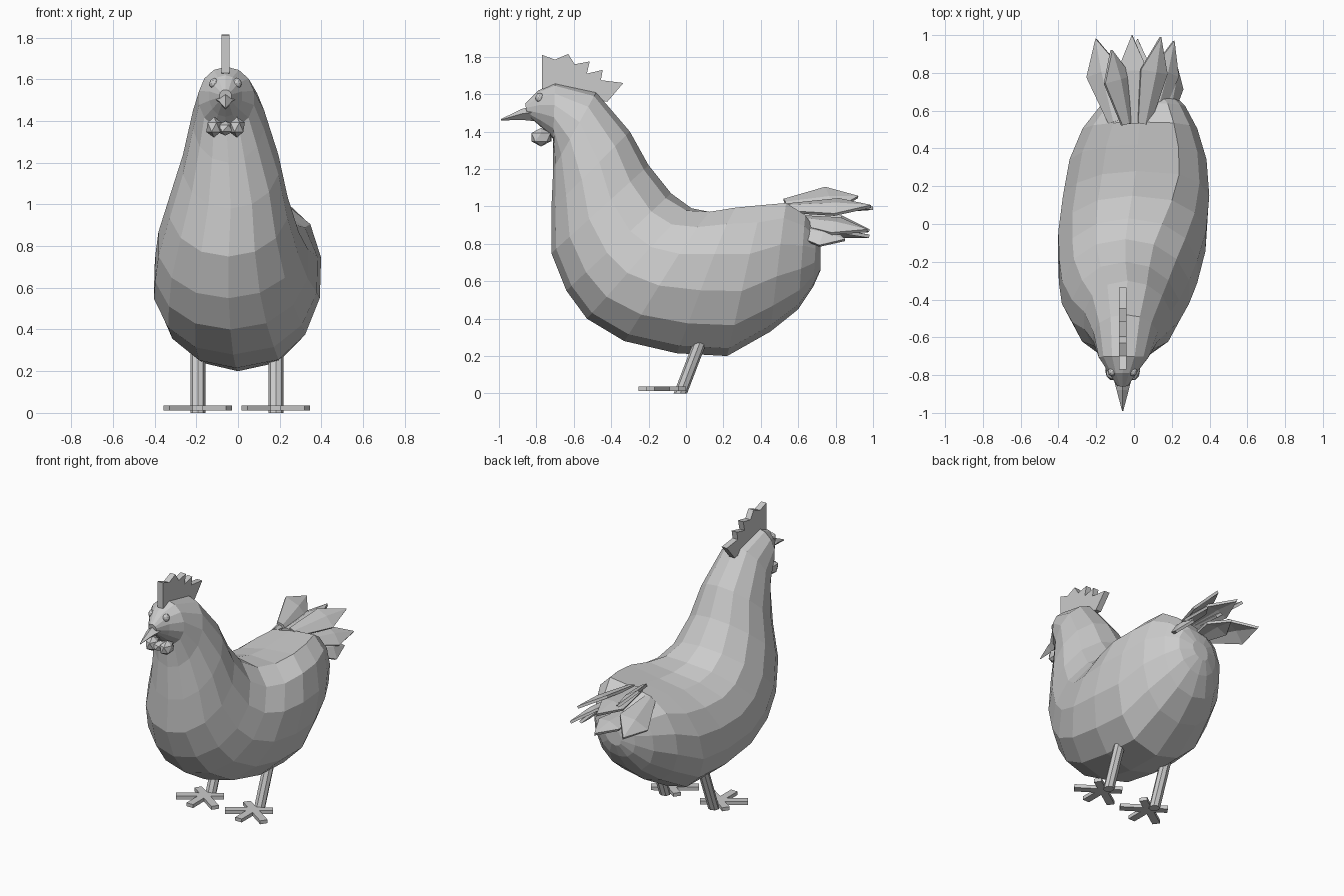
import bpy, bmesh, math
from mathutils import Vector, Matrix

if "Cube" in bpy.data.objects:
    bpy.data.objects.remove(bpy.data.objects["Cube"])


def make(name, verts, faces):
    me = bpy.data.meshes.new(name)
    me.from_pydata([tuple(v) for v in verts], [], faces)
    bm = bmesh.new()
    bm.from_mesh(me)
    bmesh.ops.recalc_face_normals(bm, faces=bm.faces)
    bm.to_mesh(me)
    bm.free()
    ob = bpy.data.objects.new(name, me)
    bpy.context.collection.objects.link(ob)
    return ob


def loft(name, rings):
    n = len(rings[0])
    verts = [v for r in rings for v in r]
    faces = [(i * n + j, i * n + (j + 1) % n, (i + 1) * n + (j + 1) % n, (i + 1) * n + j)
             for i in range(len(rings) - 1) for j in range(n)]
    faces += [tuple(range(n)), tuple(range(len(verts) - n, len(verts)))]
    return make(name, verts, faces)


def prism(name, outline, offset):
    return loft(name, [outline, [Vector(p) + Vector(offset) for p in outline]])


# Body, neck and head: fan of rings (top y, top z, bottom y, bottom z, centre x, half width)
SECTIONS = [
    (-.86, 1.55, -.85, 1.49, -.06, .03),
    (-.79, 1.62, -.77, 1.42, -.06, .08),
    (-.70, 1.66, -.71, 1.36, -.055, .135),
    (-.48, 1.61, -.71, 1.20, -.045, .175),
    (-.30, 1.40, -.72, .98, -.035, .235),
    (-.20, 1.22, -.72, .75, -.045, .29),
    (-.08, 1.07, -.64, .55, -.045, .345),
    (.03, .99, -.53, .40, -.03, .375),
    (.15, .965, -.33, .28, -.01, .40),
    (.28, .965, -.05, .215, .01, .395),
    (.42, .985, .22, .20, .02, .37),
    (.54, 1.0, .45, .33, .03, .31),
    (.64, .94, .60, .45, .045, .23),
    (.70, .86, .68, .57, .06, .15),
    (.72, .78, .72, .66, .06, .06),
]
SIDES = 14
rings = []
for k, (ty, tz, by, bz, cx, w) in enumerate(SECTIONS):
    rear = min(max((k - 6) / 3, 0), 1)          # the upper right rear flank is fuller
    ring = []
    for j in range(SIDES):
        a = 2 * math.pi * j / SIDES
        s, c = math.sin(a), math.cos(a)
        p = .95
        if s > 0 and k < 13:
            p = 1 - .35 * rear if c > 0 else 1 - .2 * rear
        x = math.copysign(abs(s) ** p, s) * w
        lift = .3 * rear * x * (1 + c) / 2 if s > 0 else 0
        ring.append((cx + x - .02 * rear * max(-c, 0), (ty + by) / 2 + (ty - by) / 2 * c,
                     (tz + bz) / 2 + (tz - bz) / 2 * c + lift))
    rings.append(ring)
loft("body", rings)

# Beak
HX = -.06
base = [(HX, -.80, 1.545), (HX + .05, -.81, 1.505), (HX, -.80, 1.455), (HX - .05, -.81, 1.505)]
mid = [(HX, -.88, 1.52), (HX + .032, -.88, 1.495), (HX, -.88, 1.463), (HX - .032, -.88, 1.495)]
tip = [(HX + dx, -.99, 1.463 + dz) for dx, dz in ((0, .004), (.003, 0), (0, -.004), (-.003, 0))]
loft("beak", [base, mid, tip])


def blob(name, loc, scale, sub=1):
    bpy.ops.mesh.primitive_ico_sphere_add(subdivisions=sub, radius=1, location=loc)
    ob = bpy.context.object
    ob.name = name
    ob.scale = scale


# Eyes and wattles
for s in (-1, 1):
    blob("eye", (HX + s * .054, -.782, 1.58), (.024, .024, .026), 2)
    blob("wattle", (HX + s * .055, -.775, 1.37), (.042, .06, .05))
blob("wattle_bridge", (HX, -.765, 1.365), (.05, .055, .035))

# Comb
comb = [(-.77, 1.81), (-.70, 1.785), (-.63, 1.815), (-.595, 1.76), (-.515, 1.775), (-.53, 1.71),
        (-.445, 1.73), (-.455, 1.675), (-.335, 1.66), (-.42, 1.56), (-.55, 1.58), (-.70, 1.62),
        (-.77, 1.63)]
prism("comb", [(HX - .02, y, z) for y, z in comb], (.04, 0, 0))


# Legs and feet
def bar(name, start, end, w):
    a, b = Vector(start), Vector(end)
    n = (b - a).normalized().cross(Vector((0, 0, 1))) * w / 2
    return prism(name, [a - n, a + n, b + n, b - n], (0, 0, .024))


for cx in (-.193, .182):
    loft("leg", [[(cx + .036 * math.cos(i * math.pi / 4), y + .036 * math.sin(i * math.pi / 4), z)
                  for i in range(8)] for y, z in ((-.03, 0), (.085, .30))])
    bar("middle_toe", (cx, 0, .012), (cx, -.255, .012), .05)
    for s in (-1, 1):
        bar("side_toe", (cx - s * .10, -.02, .012), (cx + s * .15, -.19, .012), .05)

# Tail feathers: base, tip, half width, roll in degrees
FEATHERS = [
    ((-.10, .54, .95), (-.20, .98, .87), .10, -25),
    ((-.04, .53, 1.01), (-.12, .92, 1.05), .095, 42),
    ((0, .53, .99), (-.01, 1.0, .99), .08, -10),
    ((.05, .53, .99), (.14, .99, 1.0), .08, 30),
    ((.10, .55, .93), (.21, .97, .87), .08, 30),
    ((0, .60, .87), (.02, .98, .84), .08, -10),
    ((.17, .56, .88), (.22, .85, .82), .08, 45),
]
for b, t, w, roll in FEATHERS:
    b, t = Vector(b), Vector(t)
    d = (t - b).normalized()
    side = d.cross(Vector((0, 0, 1))).normalized()
    side = Matrix.Rotation(math.radians(roll), 3, d) @ side
    up = side.cross(d)
    m = b.lerp(t, .6)
    ob = make("tail_feather",
              [b - side * .035, b + up * .012, b + side * .035,
               m + side * w, m + up * .02, m - side * w, t],
              [(0, 1, 4, 5), (1, 2, 3, 4), (5, 4, 6), (4, 3, 6)])
    mod = ob.modifiers.new("thickness", 'SOLIDIFY')
    mod.thickness = .018
    mod.offset = 0
